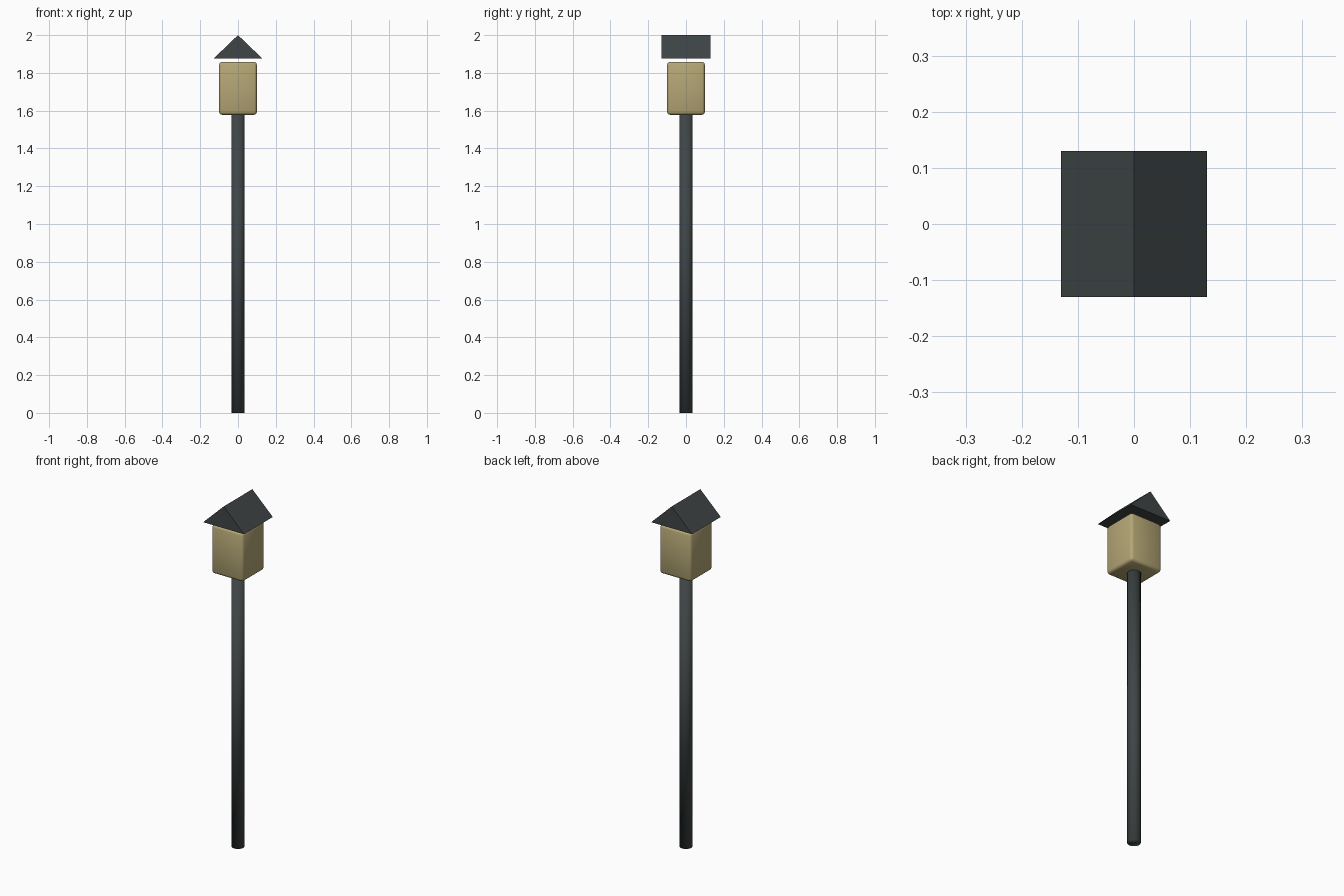
import bpy, bmesh

if "Cube" in bpy.data.objects:
    bpy.data.objects.remove(bpy.data.objects["Cube"])


def material(name, rgb):
    m = bpy.data.materials.new(name)
    m.diffuse_color = (*rgb, 1)
    m.use_nodes = True
    m.node_tree.nodes["Principled BSDF"].inputs["Base Color"].default_value = m.diffuse_color
    return m


dark_metal = material("dark_metal", (0.05, 0.06, 0.062))
warm_glass = material("warm_glass", (0.46, 0.385, 0.18))


def finish(obj, name, mat):
    obj.name = name
    obj.data.materials.append(mat)
    return obj


# Post: smooth shaded all over, including the rims
bpy.ops.mesh.primitive_cylinder_add(vertices=16, radius=0.035, depth=1.58, location=(0, 0, 0.79))
post = finish(bpy.context.object, "post", dark_metal)
bpy.ops.object.shade_smooth()

# Lantern box with softened edges
bpy.ops.mesh.primitive_cube_add(size=1, location=(0, 0, 1.718))
box = finish(bpy.context.object, "lantern_box", warm_glass)
box.scale = (0.2, 0.2, 0.28)
bpy.ops.object.transform_apply(location=False, rotation=False, scale=True)
bevel = box.modifiers.new("soft_edges", 'BEVEL')
bevel.width = 0.015
bevel.segments = 2
bpy.ops.object.shade_smooth()

# Gable roof: triangular profile extruded front to back
bm = bmesh.new()
profile = [(-0.13, 1.875), (0.13, 1.875), (0, 2.0)]
gable = bm.faces.new([bm.verts.new((x, -0.13, z)) for x, z in profile])
ext = bmesh.ops.extrude_face_region(bm, geom=[gable], use_keep_orig=True)
bmesh.ops.translate(bm, vec=(0, 0.26, 0),
                    verts=[v for v in ext["geom"] if isinstance(v, bmesh.types.BMVert)])
bmesh.ops.recalc_face_normals(bm, faces=bm.faces)
mesh = bpy.data.meshes.new("roof")
bm.to_mesh(mesh)
bm.free()
roof = bpy.data.objects.new("roof", mesh)
bpy.context.collection.objects.link(roof)
finish(roof, "roof", dark_metal)
